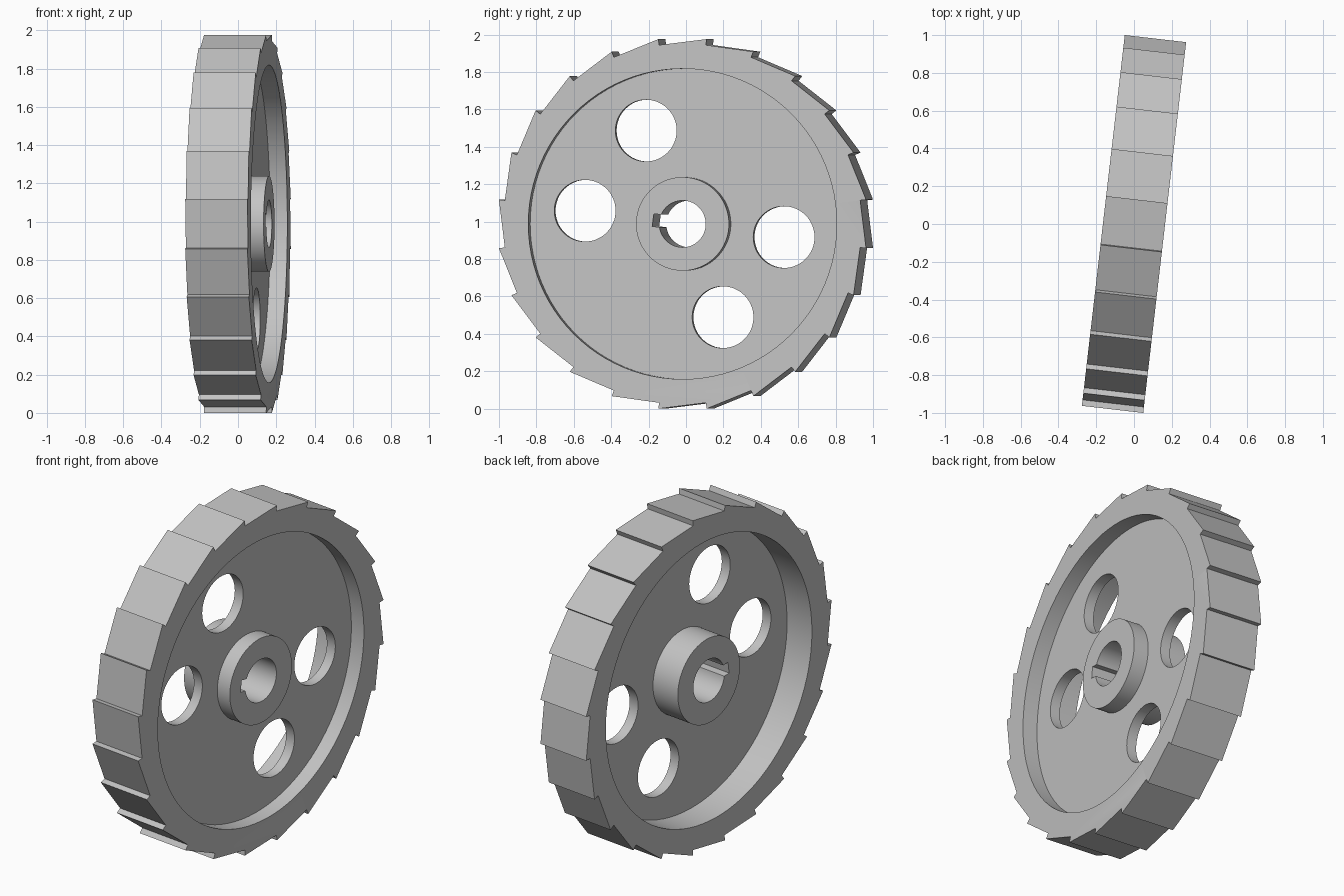
import bpy
import bmesh
from math import sin, cos, pi, radians, asin
from mathutils import Matrix, Vector

cube = bpy.data.objects.get("Cube")
if cube:
    bpy.data.objects.remove(cube, do_unlink=True)

TEETH, TIP, ROOT = 24, 0.9965, 0.9645
WIDTH = 0.327
PLATE_LO, PLATE_HI = 0.014, 0.074
RECESS, HUB, BORE = 0.83, 0.25, 0.125
KEY_HALF, KEY_REACH = 0.034, 0.16
KEY_ANGLE = radians(172.5)
SEAM = 0.01  # hidden overlap between joined parts

steel = bpy.data.materials.new("grey steel")
steel.use_nodes = True
grey = (0.55, 0.55, 0.55, 1)
steel.diffuse_color = grey
steel.node_tree.nodes["Principled BSDF"].inputs["Base Color"].default_value = grey

# Wheel frame: profile plane upright, axle along x, turned a little about z
PLACE = (Matrix.Translation((0, 0, TIP * cos(pi / TEETH)))
         @ Matrix.Rotation(radians(-6.6), 4, "Z")
         @ Matrix(((0, 0, 1, 0), (1, 0, 0, 0), (0, 1, 0, 0), (0, 0, 0, 1))))


def polar(r, a):
    return Vector((r * cos(a), r * sin(a)))


def circle(r, centre=Vector((0, 0)), n=96):
    return [centre + polar(r, 2 * pi * i / n) for i in range(n)]


def ratchet_outline():
    pts = []
    for i in range(TEETH):
        a = 2 * pi * (i + 0.5) / TEETH
        pts += [polar(ROOT, a), polar(TIP, a)]
    return pts


def keyed_bore(n=64):
    # Round hole with a rectangular slot on one side
    gap = asin(KEY_HALF / BORE)
    pts = [polar(BORE, gap + (2 * pi - 2 * gap) * i / n) for i in range(n + 1)]
    pts += [Vector((KEY_REACH, -KEY_HALF)), Vector((KEY_REACH, KEY_HALF))]
    turn = Matrix.Rotation(KEY_ANGLE, 2)
    return [turn @ p for p in pts]


def extruded(name, outlines, lo, hi):
    # Fill a flat profile (first outline minus the others) and give it depth
    curve = bpy.data.curves.new(name, "CURVE")
    curve.dimensions = "2D"
    curve.fill_mode = "BOTH"
    curve.extrude = (hi - lo) / 2
    for pts in outlines:
        spline = curve.splines.new("POLY")
        spline.points.add(len(pts) - 1)
        for point, p in zip(spline.points, pts):
            point.co = (p.x, p.y, 0, 1)
        spline.use_cyclic_u = True
    obj = bpy.data.objects.new(name, curve)
    bpy.context.collection.objects.link(obj)
    bpy.ops.object.select_all(action="DESELECT")
    obj.select_set(True)
    bpy.context.view_layer.objects.active = obj
    bpy.ops.object.convert(target="MESH")
    obj = bpy.context.view_layer.objects.active

    # Weld, orient and place the solid
    bm = bmesh.new()
    bm.from_mesh(obj.data)
    bmesh.ops.remove_doubles(bm, verts=bm.verts, dist=1e-5)
    bmesh.ops.recalc_face_normals(bm, faces=bm.faces)
    bm.transform(PLACE @ Matrix.Translation((0, 0, (lo + hi) / 2)))
    bm.to_mesh(obj.data)
    bm.free()
    obj.data.materials.clear()
    obj.data.materials.append(steel)
    bpy.ops.object.shade_smooth_by_angle(angle=radians(12))
    return obj


# Toothed rim
extruded("toothed_rim", [ratchet_outline(), circle(RECESS)], -WIDTH / 2, WIDTH / 2)

# Thin plate with two opposite pairs of lightening holes
holes = [circle(0.165, polar(0.54, radians(a)), 64) for a in (112.5, 172.5, 292.5, 352.5)]
extruded("web_plate", [circle(RECESS + SEAM), circle(HUB - SEAM)] + holes,
         PLATE_LO, PLATE_HI)

# Hub with keyed bore
extruded("hub", [circle(HUB), keyed_bore()], -WIDTH / 2, WIDTH / 2)
